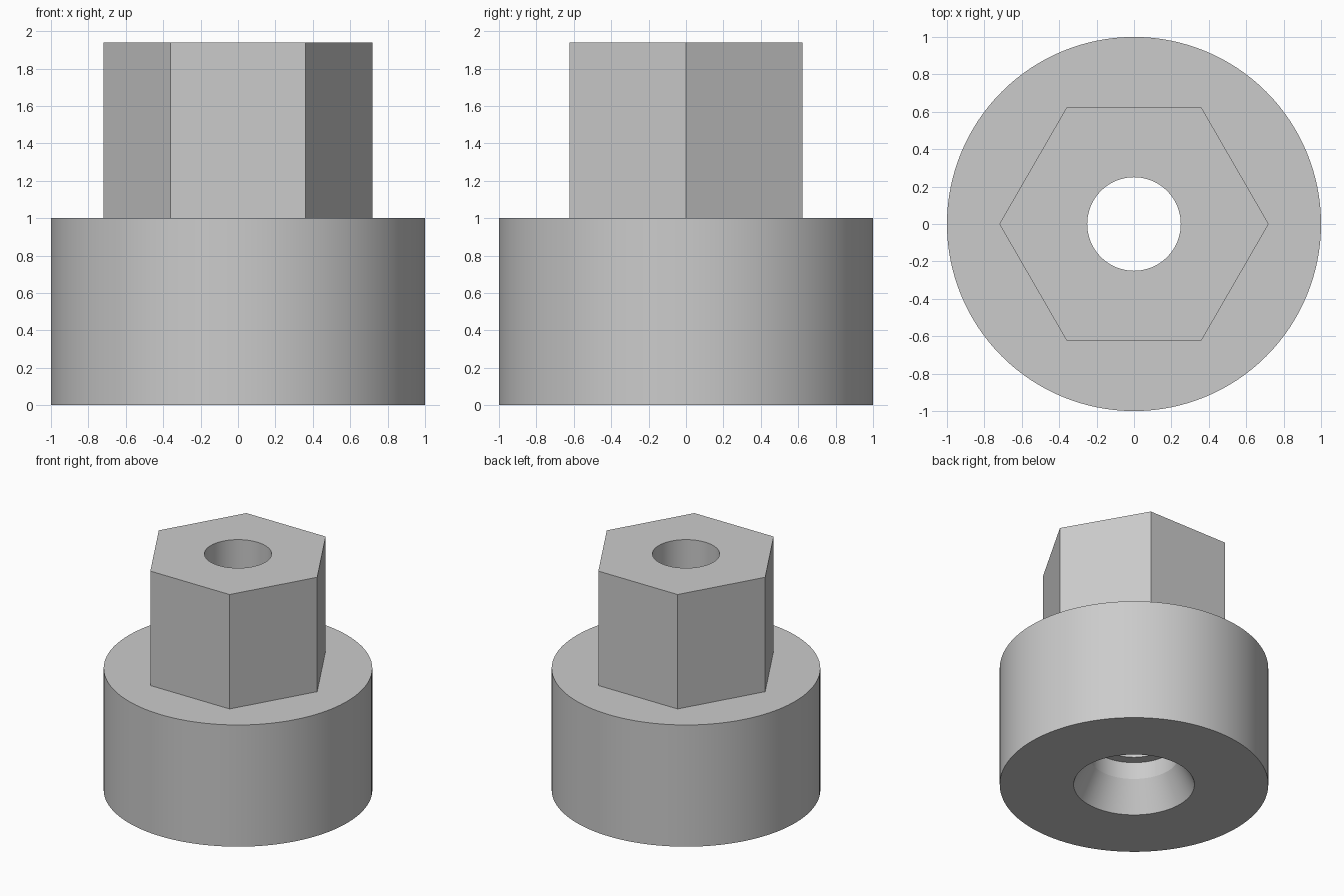
import bpy
import bmesh
from math import cos, sin, tau, radians

cube = bpy.data.objects.get("Cube")
if cube:
    bpy.data.objects.remove(cube, do_unlink=True)

grey = bpy.data.materials.new("plain grey")
grey.use_nodes = True
grey.diffuse_color = (0.6, 0.6, 0.6, 1)
grey.node_tree.nodes["Principled BSDF"].inputs["Base Color"].default_value = grey.diffuse_color


def turned_solid(name, profile, sides):
    """Closed solid of revolution from (radius, height) points, bottom to top."""
    bm = bmesh.new()
    rings = [[bm.verts.new((r * cos(tau * i / sides), r * sin(tau * i / sides), z))
              for i in range(sides)] for r, z in profile]
    for low, high in zip(rings, rings[1:]):
        for i in range(sides):
            j = (i + 1) % sides
            bm.faces.new((low[i], low[j], high[j], high[i]))
    bm.faces.new(rings[0][::-1])
    bm.faces.new(rings[-1])
    mesh = bpy.data.meshes.new(name)
    bm.to_mesh(mesh)
    bm.free()
    mesh.materials.append(grey)
    obj = bpy.data.objects.new(name, mesh)
    bpy.context.collection.objects.link(obj)
    return obj


def combine(target, tool, operation):
    """Apply a boolean and discard the tool."""
    mod = target.modifiers.new(operation.lower(), "BOOLEAN")
    mod.operation = operation
    mod.solver = "EXACT"
    mod.object = tool
    bpy.context.view_layer.objects.active = target
    bpy.ops.object.modifier_apply(modifier=mod.name)
    bpy.data.objects.remove(tool, do_unlink=True)


# Round base with a hexagonal head sunk into it
body = turned_solid("hex_head_bushing", [(1, 0), (1, 1)], 128)
head = turned_solid("hex_head", [(0.72, 0.7), (0.72, 1.94)], 6)
combine(body, head, "UNION")

# Through bore: tapered mouth, counterbore, then narrow hole to the top
flare = (0.45 - 0.33) / 0.24 * 0.1
bore = turned_solid("bore", [(0.45 + flare, -0.1), (0.33, 0.24), (0.33, 0.38),
                             (0.25, 0.38), (0.25, 2.1)], 96)
combine(body, bore, "DIFFERENCE")

# Smooth round walls, crisp edges
bpy.ops.object.select_all(action="DESELECT")
body.select_set(True)
bpy.context.view_layer.objects.active = body
bpy.ops.object.shade_smooth_by_angle(angle=radians(20))
